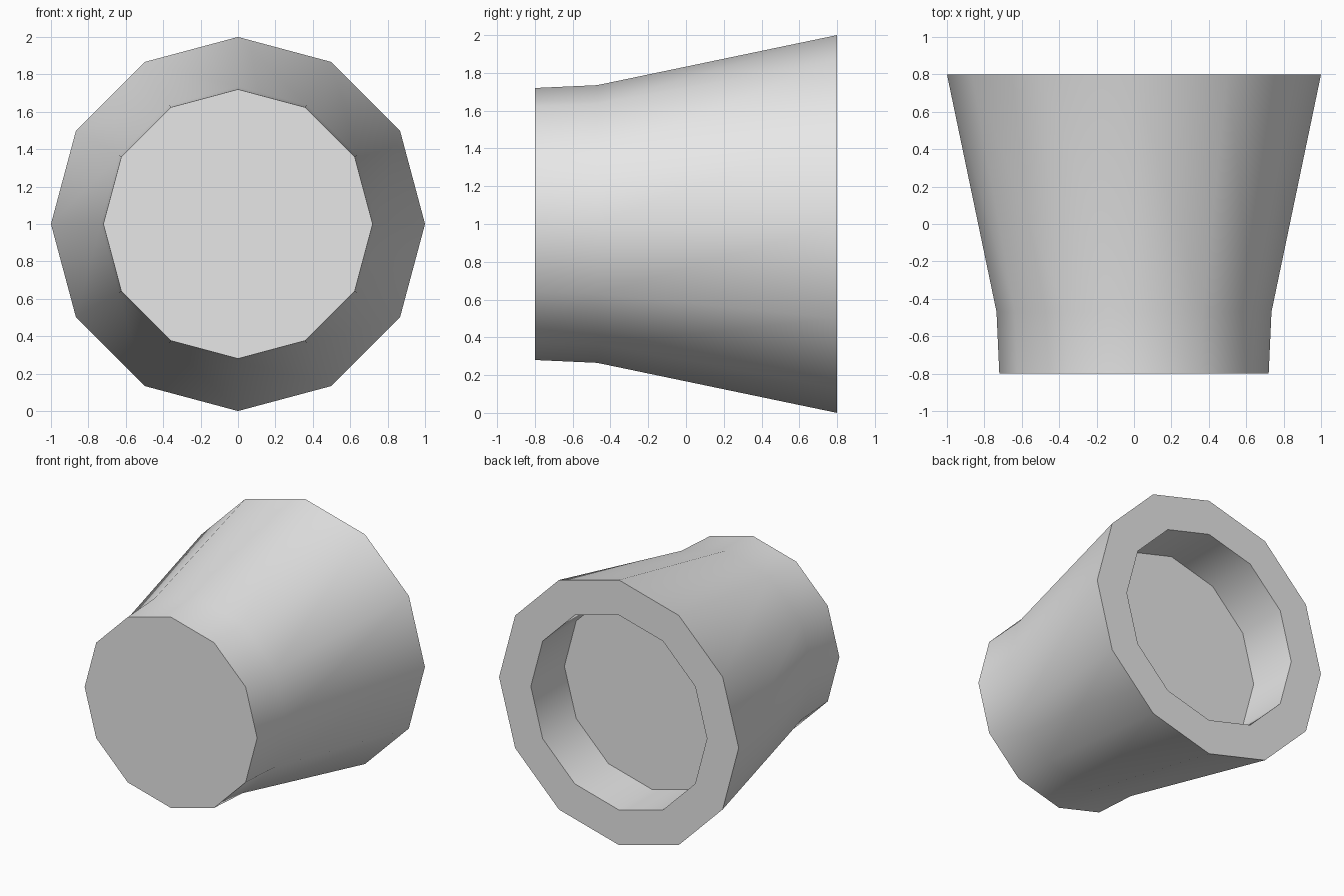
import bpy, bmesh, math

cube = bpy.data.objects.get("Cube")
if cube:
    bpy.data.objects.remove(cube, do_unlink=True)

SIDES = 12

# Single flat colour
grey = bpy.data.materials.new("light_grey")
grey.use_nodes = True
colour = (0.8, 0.8, 0.8, 1)
grey.diffuse_color = colour
grey.node_tree.nodes["Principled BSDF"].inputs["Base Color"].default_value = colour

# Profile as (y, radius): front end, waist, flared rim, then the rear recess
profile = [(-0.8, 0.72), (-0.47, 0.735), (0.8, 1.0), (0.8, 0.735), (0.4, 0.735)]


def ring(bm, y, radius):
    angles = [2 * math.pi * i / SIDES for i in range(SIDES)]
    return [bm.verts.new((radius * math.cos(a), y, 1 + radius * math.sin(a)))
            for a in angles]


# Flared tube with a closed front and a recessed rear
bm = bmesh.new()
rings = [ring(bm, y, r) for y, r in profile]
for a, b in zip(rings, rings[1:]):
    for i in range(SIDES):
        j = (i + 1) % SIDES
        bm.faces.new((a[i], a[j], b[j], b[i]))
bm.faces.new(rings[0])
bm.faces.new(rings[-1])
bmesh.ops.recalc_face_normals(bm, faces=bm.faces)

mesh = bpy.data.meshes.new("flared_nozzle")
bm.to_mesh(mesh)
bm.free()
mesh.materials.append(grey)
nozzle = bpy.data.objects.new("flared_nozzle", mesh)
bpy.context.collection.objects.link(nozzle)

# Smooth sides, crisp rims
bpy.ops.object.select_all(action="DESELECT")
nozzle.select_set(True)
bpy.context.view_layer.objects.active = nozzle
bpy.ops.object.shade_smooth_by_angle(angle=math.radians(40))
